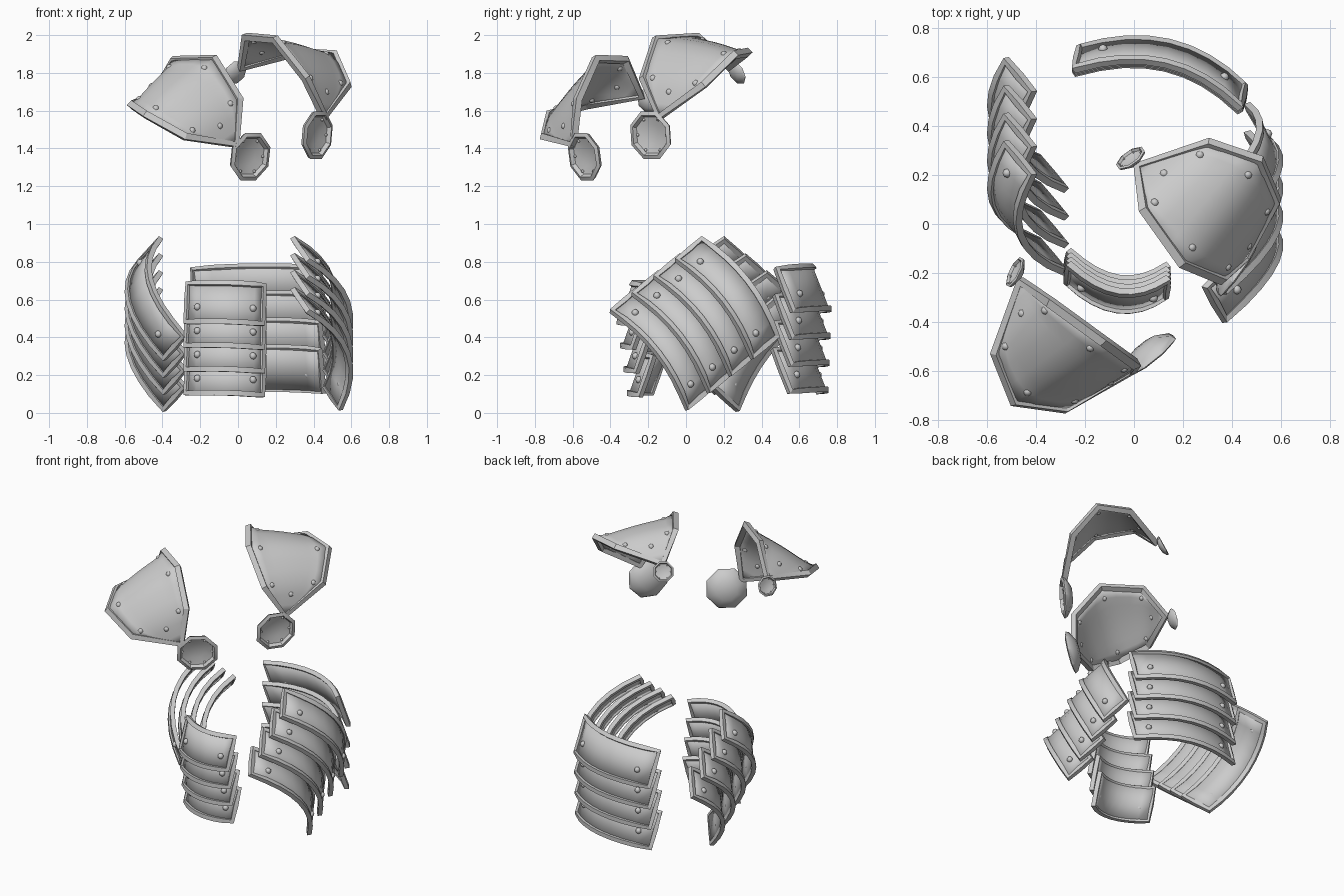
import bpy, bmesh, math
from mathutils import Vector as V

if "Cube" in bpy.data.objects:
    bpy.data.objects.remove(bpy.data.objects["Cube"])

# mirror plane between the two shoulders (the whole suit leans)
N = V((.695, .685, .222)).normalized()
D = .234


def same(p):
    return V(p)


def flip(p):
    p = V(p)
    return p - 2 * (p.dot(N) - D) * N


def finish(ob, angle=50):
    bpy.ops.object.select_all(action='DESELECT')
    ob.select_set(True)
    bpy.context.view_layer.objects.active = ob
    if ob.type == 'CURVE':
        bpy.ops.object.convert(target='MESH')
        ob = bpy.context.object
    bpy.ops.object.shade_smooth_by_angle(angle=math.radians(angle))
    return ob


def add(name, bm, thick=0, angle=50):
    bmesh.ops.remove_doubles(bm, verts=bm.verts, dist=1e-5)
    bmesh.ops.recalc_face_normals(bm, faces=bm.faces)
    me = bpy.data.meshes.new(name)
    bm.to_mesh(me)
    bm.free()
    ob = bpy.data.objects.new(name, me)
    bpy.context.collection.objects.link(ob)
    if thick:
        m = ob.modifiers.new("thickness", 'SOLIDIFY')
        m.thickness, m.offset = thick, 0
    return finish(ob, angle)


def rim(name, pts, depth):
    cu = bpy.data.curves.new(name, 'CURVE')
    cu.dimensions = '3D'
    cu.bevel_depth, cu.bevel_resolution = depth, 0
    sp = cu.splines.new('POLY')
    sp.points.add(len(pts) - 1)
    for q, p in zip(sp.points, pts):
        q.co = (*p, 1)
    sp.use_cyclic_u = True
    ob = bpy.data.objects.new(name, cu)
    bpy.context.collection.objects.link(ob)
    finish(ob, 25)


def rivets(name, pts, r):
    bm = bmesh.new()
    for p in pts:
        s = bmesh.ops.create_uvsphere(bm, u_segments=8, v_segments=6, radius=r)
        bmesh.ops.translate(bm, verts=s['verts'], vec=p)
    add(name, bm)


def grid(bm, rows):
    vs = [[bm.verts.new(p) for p in r] for r in rows]
    for a, b in zip(vs, vs[1:]):
        for j in range(len(a) - 1):
            bm.faces.new((a[j], a[j + 1], b[j + 1], b[j]))
    return vs


def along(pts, t):
    k = min(int(t), len(pts) - 2)
    return pts[k].lerp(pts[k + 1], t - k)


# ---- shoulder pads: loft from the open arch to the outer edge ----
PAD = [(-.465, -.224, 1.68), (-.344, -.312, 1.878), (-.12, -.475, 1.884),
       (.018, -.575, 1.66), (0, -.6, 1.41), (-.28, -.763, 1.455),
       (-.494, -.735, 1.575), (-.575, -.53, 1.63)]


def shoulder_pad(name, f):
    pts = [V(p) for p in PAD]
    c = sum(pts, V()) / 8
    pts = [c + (p - c) * .96 for p in pts]
    arch = pts[:5]
    outer = [pts[0], pts[7], pts[6], pts[5], pts[4]]
    out = V((-.5, -.55, .65)).normalized()
    rows = []
    for i in range(13):
        a, b = along(arch, i / 3), along(outer, i / 3)
        rows.append([f(a.lerp(b, j / 8)) for j in range(9)])
    bm = bmesh.new()
    vs = grid(bm, rows)
    inner = [v for r in vs[1:-1] for v in r[1:-1]]
    for _ in range(3):
        bmesh.ops.smooth_vert(bm, verts=inner, factor=.5,
                              use_axis_x=True, use_axis_y=True, use_axis_z=True)
    o = f(out) - f(V())
    for i in range(1, 12):
        for j in range(1, 8):
            vs[i][j].co += o * .012 * math.sin(math.pi * i / 12) * math.sin(math.pi * j / 8)
    spots = [(3, 1), (6, 1), (9, 1), (3, 7), (6, 7), (9, 7), (2, 4), (10, 4)]
    studs = [vs[i][j].co.copy() for i, j in spots]
    add(name, bm, .018, 60)
    rim(name + "_rim", [f(p) for p in pts], .025)
    rivets(name + "_rivets", studs, .018)


# ---- octagonal dished discs hanging from the pads ----
def disc(name, c, n, r):
    rot = n.normalized().to_track_quat('Z', 'Y')
    prof = [(0, -.36), (.5, -.31), (.93, -.06), (1, .08), (.84, .14), (.76, -.02), (.4, -.12), (0, -.14)]
    rows = []
    for i in range(9):
        a = math.tau * (i + .5) / 8
        rows.append([c + rot @ V((q * r * math.cos(a), q * r * math.sin(a), h * r)) for q, h in prof])
    bm = bmesh.new()
    grid(bm, rows)
    add(name, bm, 0, 35)
    rivets(name + "_rivets", [c + rot @ V((.68 * r * math.cos(k * math.tau / 6),
           .68 * r * math.sin(k * math.tau / 6), -.03 * r)) for k in range(6)], r * .06)


for side, f in (("left", same), ("right", flip)):
    shoulder_pad(side + "_shoulder_pad", f)
    for nm, c, n, r in (("front", (.06, -.532, 1.358), (.61, -.77, -.17), .137),
                        ("rear", (-.483, -.198, 1.65), (-.85, .41, .314), .069)):
        disc(f"{side}_{nm}_disc", f(c), f(n) - f((0, 0, 0)), r)


# ---- skirt: four groups of four overlapping curved plates ----
def plate(name, S, M, E, d):
    out = (E - S).cross(d).normalized()
    if out.dot(M - (S + E) / 2) < 0:
        out = -out

    def pt(u, v):
        p = S * (1 - u) * (1 - 2 * u) + M * 4 * u * (1 - u) + E * u * (2 * u - 1)
        return p + d * v
    us = [i / 8 for i in range(9)]
    bm = bmesh.new()
    grid(bm, [[pt(u, v / 2) for v in range(3)] for u in us])
    add(name, bm, .016, 45)
    edge = [pt(u, 0) for u in us] + [pt(1, .5)] + [pt(u, 1) for u in reversed(us)] + [pt(0, .5)]
    rim(name + "_rim", [p + out * .006 for p in edge], .02)
    rivets(name + "_rivets", [pt(u, .62) + out * .008 for u in (.13, .87)], .019)


# group: upper edge start, middle, end; drop to lower edge; step to next plate
GROUPS = {
    "front_skirt": ((-.262, -.165, .68), (-.06, -.275, .682), (.135, -.222, .67),
                    (-.008, -.07, -.2), (0, .018, -.126)),
    "back_skirt": ((-.24, .63, .755), (.125, .652, .77), (.43, .475, .758),
                   (.018, .085, -.218), (0, -.005, -.143)),
    "right_skirt": ((.29, .085, .915), (.495, .325, .695), (.46, .48, .405),
                    (.075, -.13, -.11), (0, -.115, -.09)),
    "left_skirt": ((-.41, .205, .915), (-.462, -.035, .695), (-.28, -.19, .405),
                   (-.105, .125, -.115), (0, .113, -.09)),
}
for g, vals in GROUPS.items():
    S, M, E, d, step = (V(p) for p in vals)
    for k in range(4):
        plate(f"{g}_plate_{k + 1}", S + step * k, M + step * k, E + step * k, d)
